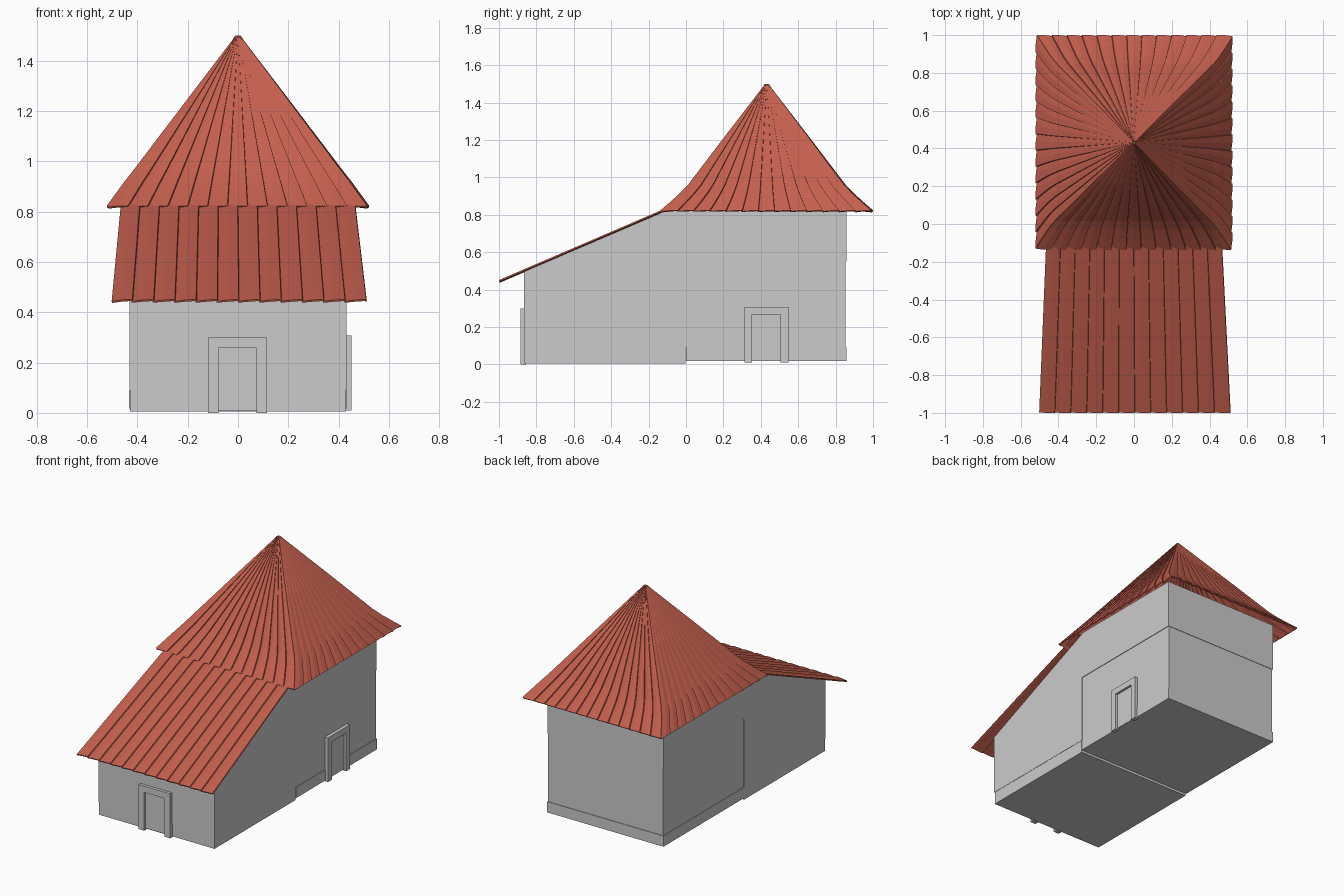
import bpy, bmesh
from mathutils import Vector

if "Cube" in bpy.data.objects:
    bpy.data.objects.remove(bpy.data.objects["Cube"])

tile = bpy.data.materials.new("roof_red")
tile.diffuse_color = (0.55, 0.115, 0.075, 1)
tile.use_nodes = True
tile.node_tree.nodes["Principled BSDF"].inputs["Base Color"].default_value = tile.diffuse_color


def make(name, verts, faces, mat=None):
    me = bpy.data.meshes.new(name)
    me.from_pydata([tuple(v) for v in verts], [], faces)
    bm = bmesh.new()
    bm.from_mesh(me)
    if not mat:
        bmesh.ops.recalc_face_normals(bm, faces=bm.faces)
    bm.to_mesh(me)
    bm.free()
    ob = bpy.data.objects.new(name, me)
    bpy.context.collection.objects.link(ob)
    if mat:
        me.materials.append(mat)
    return ob


def prism(name, profile, a, b, place):
    """Extrude a 2D profile from a to b; place(u, v, w) maps it into space."""
    n = len(profile)
    verts = [place(u, v, w) for w in (a, b) for u, v in profile]
    faces = [tuple(range(n)), tuple(range(n, 2 * n))]
    faces += [(i, (i + 1) % n, n + (i + 1) % n, n + i) for i in range(n)]
    return make(name, verts, faces)


def side_wall(name, profile, half):
    return prism(name, profile, -half, half, lambda u, v, w: (w, u, v))


def rect(u0, u1, v0, v1):
    return [(u0, v0), (u1, v0), (u1, v1), (u0, v1)]


def lapped_sheet(name, rows, cols, amp, thick):
    """Roof sheet between left/right ends of each row, in overlapping strips."""
    a, b = (Vector(p) for p in rows[0])
    c = Vector(rows[-1][0])
    nrm = (b - a).cross(c - a).normalized()
    full = (b - a).length
    verts, faces = [], []
    for l, r in rows:
        l, r = Vector(l), Vector(r)
        h = amp * min(1, 0.15 + (r - l).length / full)
        for i in range(cols):
            for f, k in ((0, 0.0), (0.45, 0.8), (0.97, 1.0)):
                verts.append(l.lerp(r, (i + f) / cols) + nrm * h * k)
        verts.append(r)
    w = cols * 3 + 1
    for j in range(len(rows) - 1):
        for i in range(w - 1):
            p = j * w + i
            faces.append((p, p + 1, p + w + 1, p + w))
    ob = make(name, verts, faces, tile)
    m = ob.modifiers.new("thickness", "SOLIDIFY")
    m.thickness = thick
    m.offset = -1
    return ob


# main tower block: plinth, lower wall, slightly overhanging upper wall
side_wall("tower_plinth", rect(0, 0.858, 0.018, 0.09), 0.433)
side_wall("tower_lower_wall", rect(0, 0.854, 0.09, 0.55), 0.428)
side_wall("tower_upper_wall", rect(0, 0.857, 0.55, 0.875), 0.432)

# lean-to wing with sloping top
side_wall("wing_base", rect(-0.863, -0.004, 0.005, 0.09), 0.43)
side_wall("wing_wall", [(-0.866, 0.09), (0, 0.09), (0, 0.868), (-0.866, 0.495)], 0.432)


# door surrounds with recessed door leaf
def doorway(name, centre, z0, z1, wall, place):
    o, i = 0.117, 0.076
    c = centre
    arch = [(c - o, z0), (c - i, z0), (c - i, z1 - 0.042), (c + i, z1 - 0.042),
            (c + i, z0), (c + o, z0), (c + o, z1), (c - o, z1)]
    prism(name + "_frame", arch, wall - 0.01, wall + 0.02, place)
    prism(name + "_leaf", rect(c - i, c + i, z0 + 0.01, z1 - 0.042),
          wall - 0.01, wall + 0.004, place)


doorway("front_door", -0.002, 0.0, 0.30, 0.866, lambda u, v, w: (u, -w, v))
doorway("side_door", 0.43, 0.01, 0.308, 0.431, lambda u, v, w: (w, u, v))

# flared pyramid roof: (half x, half y, z) of each ring from eaves to peak
CY = 0.432
rings = [(0.515, 0.563, 0.818), (0.48, 0.507, 0.866), (0.446, 0.456, 0.913),
         (0.41, 0.412, 0.96), (0.21, 0.212, 1.228), (0.008, 0.008, 1.498)]
corners = [(-1, -1), (1, -1), (1, 1), (-1, 1)]
for s, label in enumerate(("front", "right", "back", "left")):
    p, q = corners[s], corners[(s + 1) % 4]
    rows = [((p[0] * x, CY + p[1] * y, z), (q[0] * x, CY + q[1] * y, z))
            for x, y, z in rings]
    lapped_sheet("tower_roof_" + label, rows, 13, 0.008, 0.008)

# lean-to roof, widening toward its eaves
lapped_sheet("wing_roof", [((-0.502, -0.998, 0.444), (0.512, -0.998, 0.444)),
                           ((-0.462, -0.02, 0.865), (0.462, -0.02, 0.865))],
             12, 0.007, 0.008)
